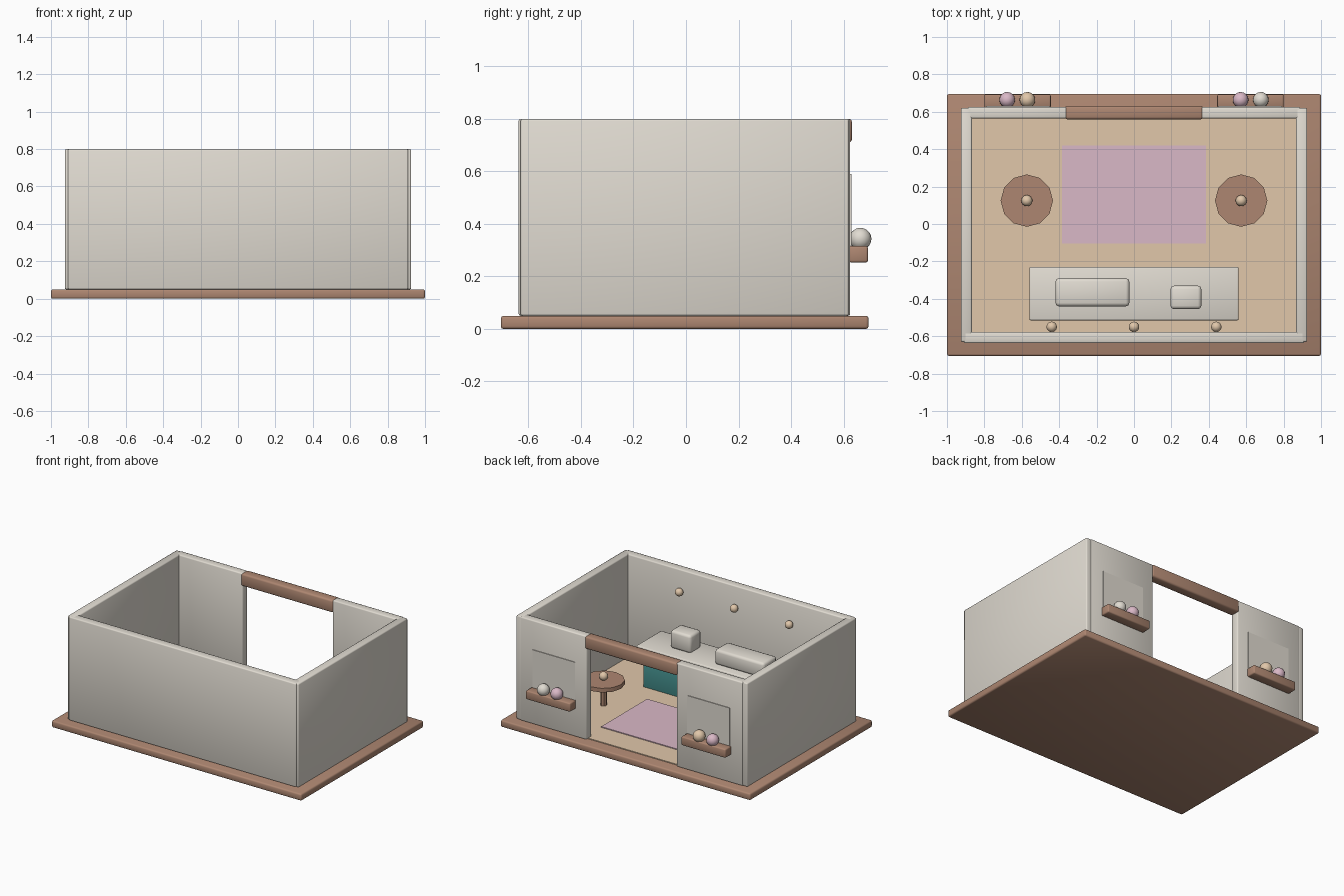
import bpy

cube = bpy.data.objects.get("Cube")
if cube:
    bpy.data.objects.remove(cube, do_unlink=True)

SHIFT = -0.005  # centres the depth, as the shelf balls overhang at the back


def material(name, rgb):
    m = bpy.data.materials.new(name)
    m.use_nodes = True
    colour = (*rgb, 1)
    m.diffuse_color = colour
    m.node_tree.nodes["Principled BSDF"].inputs["Base Color"].default_value = colour
    return m


cream = material("cream", (0.75, 0.71, 0.64))
brown = material("brown_wood", (0.42, 0.24, 0.165))
tan = material("tan", (0.75, 0.57, 0.40))
pink = material("pink", (0.70, 0.48, 0.57))
teal = material("teal", (0.07, 0.33, 0.32))


def finish(name, mat):
    ob = bpy.context.object
    ob.name = name
    ob.data.materials.append(mat)
    return ob


def box(name, mat, x, y, z, bevel=0.008):
    """Softly bevelled box spanning the (low, high) ranges x, y and z."""
    centre = [(a + b) / 2 for a, b in (x, y, z)]
    bpy.ops.mesh.primitive_cube_add(size=1, location=(centre[0], centre[1] + SHIFT, centre[2]))
    ob = finish(name, mat)
    ob.scale = [b - a for a, b in (x, y, z)]
    bpy.ops.object.transform_apply(location=False, rotation=False, scale=True)
    if bevel:
        mod = ob.modifiers.new("soft_edges", "BEVEL")
        mod.width = bevel
        mod.segments = 2
        bpy.ops.object.shade_smooth()
    return ob


def ball(name, mat, x, y, z, r):
    bpy.ops.mesh.primitive_uv_sphere_add(segments=16, ring_count=10, radius=r,
                                         location=(x, y + SHIFT, z))
    finish(name, mat)
    bpy.ops.object.shade_smooth()


def cylinder(name, mat, x, y, z, r, sides):
    bpy.ops.mesh.primitive_cylinder_add(vertices=sides, radius=r, depth=z[1] - z[0],
                                        location=(x, y + SHIFT, sum(z) / 2))
    finish(name, mat)
    bpy.ops.object.shade_smooth_by_angle()


# Ground slab, floor and rug
box("base_slab", brown, (-1, 1), (-0.7, 0.7), (0, 0.05), 0.01)
box("floor", tan, (-0.88, 0.88), (-0.6, 0.61), (0.045, 0.056), 0)
box("rug", pink, (-0.385, 0.385), (-0.1, 0.425), (0.052, 0.062), 0)

# Front wall and door beam
box("front_wall", cream, (-0.91, 0.91), (-0.632, -0.572), (0.05, 0.8))
box("door_beam", brown, (-0.37, 0.37), (0.565, 0.637), (0.71, 0.8), 0.012)

# Parts repeated on both sides
for side, s in (("left", 1), ("right", -1)):
    def span(a, b):
        return tuple(sorted((s * a, s * b)))

    box(side + "_wall", cream, span(0.867, 0.926), (-0.625, 0.625), (0.05, 0.8))
    box(side + "_back_wall", cream, span(0.36, 0.89), (0.57, 0.63), (0.05, 0.8))
    box(side + "_window", cream, span(0.45, 0.79), (0.628, 0.635), (0.29, 0.59), 0)
    box(side + "_shelf", brown, span(0.445, 0.8), (0.625, 0.698), (0.253, 0.316))
    inner, outer = (pink, cream) if s > 0 else (tan, pink)
    ball(side + "_inner_shelf_ball", inner, s * 0.57, 0.669, 0.343, 0.042)
    ball(side + "_outer_shelf_ball", outer, s * 0.678, 0.669, 0.343, 0.042)

    # Round table with a small ball on it
    cylinder(side + "_table_leg", brown, s * 0.573, 0.13, (0.05, 0.22), 0.022, 8)
    cylinder(side + "_table_top", brown, s * 0.573, 0.13, (0.21, 0.24), 0.14, 12)
    ball(side + "_table_ball", tan, s * 0.573, 0.13, 0.265, 0.03)

# Counter with two machines
box("counter_body", teal, (-0.525, 0.525), (-0.485, -0.25), (0.05, 0.32))
box("counter_top", cream, (-0.56, 0.56), (-0.51, -0.225), (0.315, 0.355))
box("long_machine", cream, (-0.42, -0.025), (-0.435, -0.285), (0.35, 0.46), 0.018)
box("small_machine", cream, (0.195, 0.36), (-0.45, -0.325), (0.35, 0.48), 0.018)

# Round lamps along the inside of the front wall
for i, x in enumerate((-0.44, 0, 0.44)):
    ball("wall_lamp_%d" % (i + 1), tan, x, -0.545, 0.65, 0.028)
